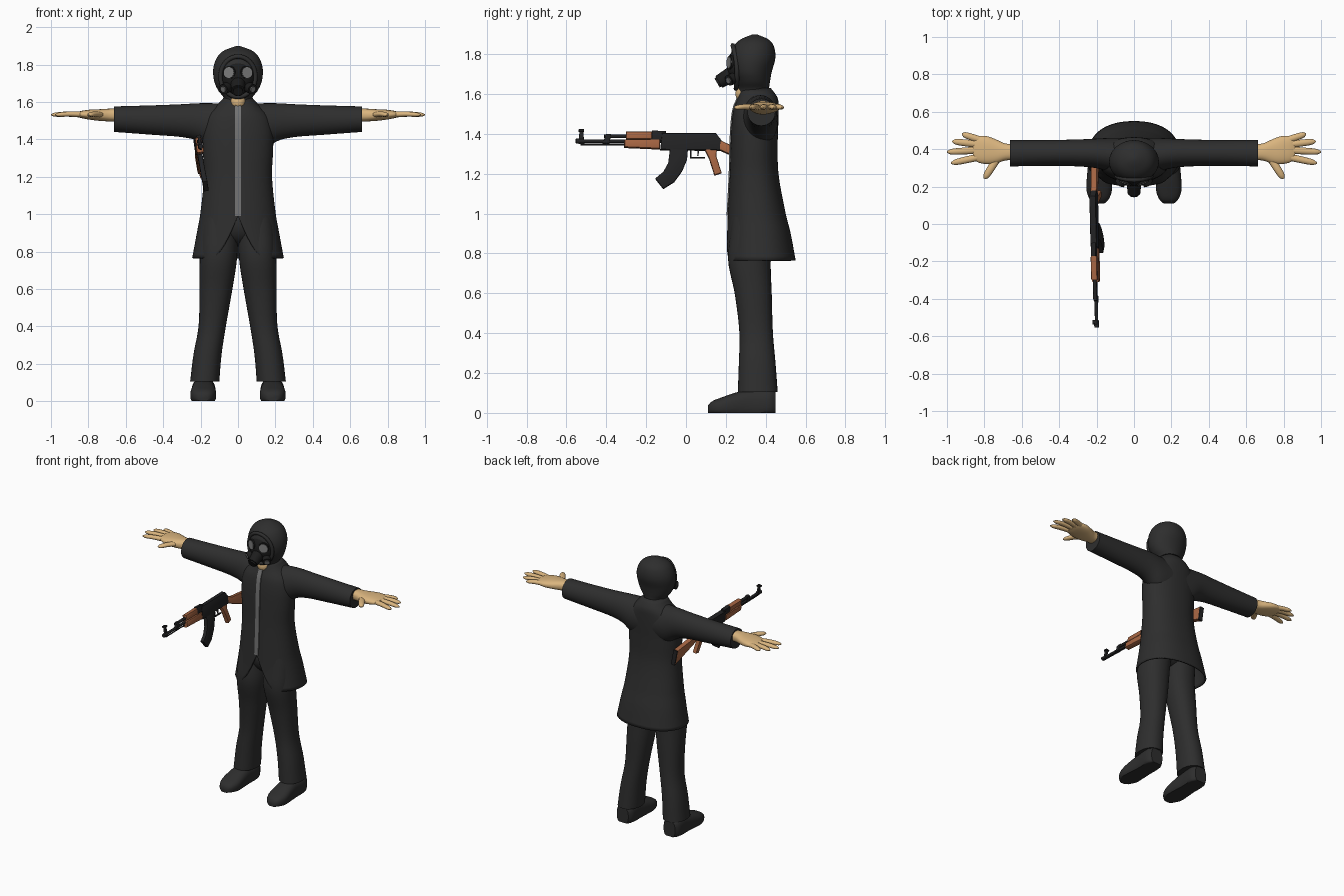
import bpy, bmesh, math
from mathutils import Vector, Matrix

old = bpy.data.objects.get("Cube")
if old:
    bpy.data.objects.remove(old, do_unlink=True)


def material(name, r, g, b):
    m = bpy.data.materials.new(name)
    m.use_nodes = True
    m.diffuse_color = (r, g, b, 1)
    m.node_tree.nodes["Principled BSDF"].inputs["Base Color"].default_value = (r, g, b, 1)
    return m


CLOTH = material("dark cloth", .027, .027, .027)
RUBBER = material("black rubber", .012, .012, .012)
STEEL = material("black steel", .016, .016, .017)
WOOD = material("red brown wood", .38, .13, .055)
SKIN = material("tan skin", .70, .46, .21)
ZIP = material("zip grey", .17, .17, .17)
LENS = material("lens grey", .2, .2, .2)


def finish(name, bm, mat, angle=40, matrix=None):
    if matrix:
        bm.transform(matrix)
    bmesh.ops.recalc_face_normals(bm, faces=bm.faces)
    me = bpy.data.meshes.new(name)
    bm.to_mesh(me)
    bm.free()
    me.materials.append(mat)
    ob = bpy.data.objects.new(name, me)
    bpy.context.scene.collection.objects.link(ob)
    bpy.ops.object.select_all(action='DESELECT')
    ob.select_set(True)
    bpy.context.view_layer.objects.active = ob
    bpy.ops.object.shade_smooth_by_angle(angle=math.radians(angle))
    return ob


def sample(rows, t):
    """Smooth value of a table of (t, values...) at t."""
    def slope(k, j):
        a, b = rows[max(k - 1, 0)], rows[min(k + 1, len(rows) - 1)]
        return (b[j] - a[j]) / (b[0] - a[0])
    i = 0
    while i < len(rows) - 2 and t > rows[i + 1][0]:
        i += 1
    a, b = rows[i], rows[i + 1]
    h = b[0] - a[0]
    u = (t - a[0]) / h
    return [a[j] * (1 + 2 * u) * (1 - u) ** 2 + b[j] * u * u * (3 - 2 * u)
            + h * slope(i, j) * u * (1 - u) ** 2 - h * slope(i + 1, j) * u * u * (1 - u)
            for j in range(1, len(a))]


def tube(name, rows, mat, axis="z", rings=24, seg=32, power=2.0, side=1,
         start=None, capped=True, floor=None, matrix=None):
    """Loft of rounded rings along an axis; rows are (t, centre, centre, radius, radius)."""
    bm = bmesh.new()
    grid = []
    for k in range(rings + 1):
        ring = []
        for s in range(seg):
            a = 2 * math.pi * s / seg
            low = start(a) if start else rows[0][0]
            t = low + (rows[-1][0] - low) * k / rings
            c1, c2, r1, r2 = sample(rows, t)
            ca, sa = math.cos(a), math.sin(a)
            p = c1 + r1 * math.copysign(abs(ca) ** (2 / power), ca)
            q = c2 + r2 * math.copysign(abs(sa) ** (2 / power), sa)
            x, y, z = {"x": (t, p, q), "y": (p, t, q), "z": (p, q, t)}[axis]
            ring.append(bm.verts.new((x * side, y, z if floor is None else max(z, floor))))
        grid.append(ring)
    for lo, hi in zip(grid, grid[1:]):
        for s in range(seg):
            n = (s + 1) % seg
            bm.faces.new((lo[s], lo[n], hi[n], hi[s]))
    if capped:
        bm.faces.new(grid[0])
        bm.faces.new(grid[-1])
    return finish(name, bm, mat, 50, matrix)


def rod(name, a, b, r1, mat, r2=None, matrix=None, seg=20):
    a, b = Vector(a), Vector(b)
    bm = bmesh.new()
    bmesh.ops.create_cone(bm, cap_ends=True, segments=seg, radius1=r1,
                          radius2=r1 if r2 is None else r2, depth=(b - a).length)
    turn = (b - a).to_track_quat('Z', 'Y').to_matrix().to_4x4()
    bm.transform(Matrix.Translation((a + b) / 2) @ turn)
    return finish(name, bm, mat, 40, matrix)


def ball(name, centre, size, mat):
    bm = bmesh.new()
    bmesh.ops.create_uvsphere(bm, u_segments=28, v_segments=18, radius=1)
    return finish(name, bm, mat, 60, Matrix.Translation(centre) @ Matrix.Diagonal((*size, 1)))


def plate(name, outline, width, mat, bevel=0.0, matrix=None):
    """Side outline in (y, z), extruded across x."""
    bm = bmesh.new()
    f = bm.faces.new([bm.verts.new((-width / 2, y, z)) for y, z in outline])
    out = bmesh.ops.extrude_face_region(bm, geom=[f])["geom"]
    bmesh.ops.translate(bm, vec=(width, 0, 0), verts=[v for v in out if isinstance(v, bmesh.types.BMVert)])
    if bevel:
        edges = [e for e in bm.edges if abs(e.verts[0].co.x - e.verts[1].co.x) < 1e-5]
        bmesh.ops.bevel(bm, geom=edges, offset=bevel, segments=2, affect='EDGES', profile=.5)
    return finish(name, bm, mat, 40, matrix)


# Coat body, split at the front below the zip
COAT = [(.765, 0, .372, .245, .178), (.9, 0, .365, .22, .16), (1.0, 0, .355, .202, .145),
        (1.2, 0, .342, .182, .122), (1.35, 0, .342, .188, .118), (1.45, 0, .346, .187, .117),
        (1.53, 0, .352, .165, .112), (1.58, 0, .36, .115, .1), (1.63, 0, .35, .07, .075)]


def hem(a):
    gap = max(0, 1 - abs(.245 * math.cos(a)) / .13) if math.sin(a) < 0 else 0
    return .765 + .225 * gap ** 1.6


coat = tube("coat_body", COAT, CLOTH, rings=40, seg=72, power=2.25, start=hem, capped=False)
thick = coat.modifiers.new("cloth thickness", 'SOLIDIFY')
thick.thickness = .01

# Zip strip following the coat front
line = []
for k in range(25):
    z = .99 + .6 * k / 24
    c = sample(COAT, z)
    line.append((c[1] - c[3], z))
plate("zip_strip", [(y - .006, z) for y, z in line] + [(y + .003, z) for y, z in reversed(line)], .03, ZIP)

ball("hips", (0, .335, .95), (.17, .11, .12), CLOTH)
ball("neck", (0, .3, 1.6), (.045, .052, .05), SKIN)

# Limbs, built on both sides
SLEEVE = [(.05, .36, 1.46, .1, .13), (.13, .37, 1.465, .09, .128), (.21, .378, 1.492, .078, .101),
          (.3, .38, 1.5, .072, .088), (.45, .38, 1.503, .069, .079), (.664, .378, 1.508, .07, .068)]
TROUSER = [(.105, .178, .36, .078, .1), (.25, .163, .357, .075, .092), (.4, .138, .352, .073, .084),
           (.6, .118, .337, .088, .093), (.765, .105, .318, .1, .107), (.9, .1, .33, .1, .108),
           (1.05, .09, .34, .09, .1)]
SHOE = [(.11, .186, .018, .028, .02), (.13, .186, .025, .05, .033), (.18, .186, .03, .068, .048),
        (.25, .185, .04, .067, .062), (.32, .184, .045, .062, .073), (.42, .184, .05, .062, .072),
        (.45, .184, .05, .045, .06)]
PALM = [(.64, .385, 1.53, .042, .034), (.69, .385, 1.53, .046, .034), (.74, .388, 1.53, .065, .031),
        (.79, .395, 1.532, .075, .027), (.84, .4, 1.533, .068, .019), (.86, .4, 1.533, .05, .012)]
# finger: root x, root y, tip x, tip y
FINGERS = {"little": (.81, .445, .92, .482), "ring": (.83, .425, .972, .442),
           "middle": (.83, .395, 1.0, .385), "index": (.82, .36, .978, .325),
           "thumb": (.735, .345, .80, .242)}
for side, label in ((1, "left"), (-1, "right")):
    tube(label + "_sleeve", SLEEVE, CLOTH, "x", side=side)
    tube(label + "_trouser_leg", TROUSER, CLOTH, power=2.2, side=side)
    tube(label + "_shoe", SHOE, CLOTH, "y", power=2.6, side=side, floor=0)
    tube(label + "_palm", PALM, SKIN, "x", rings=14, power=2.4, side=side)
    for finger, (x0, y0, x1, y1) in FINGERS.items():
        size = math.hypot(x1 - x0, y1 - y0)
        r = .021 if finger == "thumb" else .019
        place = (Matrix.Diagonal((side, 1, 1, 1)) @ Matrix.Translation((x0, y0, 1.532))
                 @ Matrix.Rotation(math.atan2(y1 - y0, x1 - x0), 4, 'Z'))
        tube(f"{label}_{finger}_finger", [(0, 0, 0, r, .016), (size * .5, 0, .003, r * .95, .014),
             (size * .88, 0, 0, r * .75, .011), (size, 0, -.001, .004, .003)],
             SKIN, "x", rings=10, seg=14, matrix=place)

# Hood and breathing mask
tube("hood", [(1.56, 0, .345, .078, .085), (1.62, 0, .34, .075, .077), (1.66, 0, .335, .105, .086),
              (1.71, 0, .33, .127, .1), (1.78, 0, .335, .132, .113), (1.84, 0, .34, .111, .1),
              (1.875, 0, .344, .075, .068), (1.898, 0, .345, .012, .012)], CLOTH, rings=36, seg=40)
ball("mask_face", (0, .285, 1.735), (.095, .08, .105), RUBBER)
bm = bmesh.new()
loops = []
for i in range(40):
    a = 2 * math.pi * i / 40
    out = Vector((math.cos(a), 0, math.sin(a)))
    centre = Vector((.093 * out.x, .243 + .012 * out.x ** 2 - .008 * out.z, 1.735 + .108 * out.z))
    loops.append([bm.verts.new(centre + .012 * (math.cos(b) * out + math.sin(b) * Vector((0, 1, 0))))
                  for b in (j * math.pi / 4 for j in range(8))])
for i in range(40):
    p, q = loops[i], loops[(i + 1) % 40]
    for j in range(8):
        bm.faces.new((p[j], p[j - 1], q[j - 1], q[j]))
finish("hood_rim", bm, CLOTH, 60)
rod("mask_snout", (0, .25, 1.71), (0, .165, 1.66), .042, RUBBER, .034)
rod("mask_valve", (0, .168, 1.662), (0, .156, 1.655), .026, RUBBER)
for side, label in ((1, "left"), (-1, "right")):
    eye, out = Vector((.046 * side, .222, 1.757)), Vector((.4 * side, -1, .05)).normalized()
    rod(label + "_lens_frame", eye - out * .03, eye + out * .006, .038, RUBBER, .035)
    rod(label + "_lens", eye, eye + out * .009, .029, LENS)
    rod(label + "_filter", (.045 * side, .255, 1.685), (.077 * side, .215, 1.668), .028, RUBBER)
    rod(label + "_filter_cap", (.077 * side, .215, 1.668), (.081 * side, .21, 1.666), .016, LENS)

# Rifle, built upright on its own axis and canted under the right arm
GUN = (Matrix.Translation((-.213, 0, 1.365)) @ Matrix.Rotation(.024, 4, 'Z')
       @ Matrix.Rotation(-.17, 4, 'Y') @ Matrix.Translation((0, 0, -1.365)))


def gun_plate(name, outline, width, mat, bevel=.003):
    plate("rifle_" + name, outline, width, mat, bevel, GUN)


def gun_rod(name, y0, y1, z, r, mat=STEEL):
    rod("rifle_" + name, (0, y0, z), (0, y1, z), r, mat, matrix=GUN, seg=14)


def block(y0, y1, z0, z1):
    return [(y0, z0), (y1, z0), (y1, z1), (y0, z1)]


gun_rod("barrel", -.54, -.12, 1.363, .009)
gun_rod("muzzle", -.553, -.515, 1.363, .013)
gun_rod("gas_tube", -.41, -.3, 1.388, .010)
gun_rod("cleaning_rod", -.53, -.3, 1.346, .004)
gun_plate("gas_block", [(-.42, 1.35), (-.385, 1.35), (-.375, 1.398), (-.4, 1.398)], .022, STEEL)
gun_plate("front_sight", [(-.54, 1.35), (-.51, 1.35), (-.517, 1.425), (-.533, 1.425)], .014, STEEL)
gun_plate("front_sight_guard", block(-.538, -.512, 1.412, 1.422), .026, STEEL, .002)
gun_plate("lower_handguard", [(-.31, 1.33), (-.13, 1.322), (-.13, 1.37), (-.31, 1.37)], .04, WOOD, .008)
gun_plate("upper_handguard", block(-.30, -.17, 1.372, 1.41), .034, WOOD, .008)
gun_plate("rear_sight", [(-.18, 1.365), (-.1, 1.365), (-.1, 1.412), (-.17, 1.416)], .026, STEEL)
gun_plate("receiver", [(-.13, 1.318), (.17, 1.315), (.178, 1.365), (.15, 1.402), (-.12, 1.402)], .034, STEEL, .005)
gun_plate("magazine", [(-.08, 1.33), (.01, 1.33), (.005, 1.27), (-.02, 1.21), (-.06, 1.155),
                       (-.115, 1.12), (-.155, 1.172), (-.115, 1.205), (-.09, 1.25)], .026, STEEL)
gun_plate("grip", [(.09, 1.325), (.155, 1.325), (.152, 1.285), (.178, 1.2), (.142, 1.188), (.115, 1.275)], .03, WOOD, .007)
gun_plate("trigger_guard", block(.02, .095, 1.276, 1.281), .014, STEEL, 0)
gun_plate("guard_front", block(.02, .026, 1.276, 1.32), .014, STEEL, 0)
gun_plate("trigger", [(.058, 1.32), (.066, 1.32), (.062, 1.287), (.056, 1.287)], .008, STEEL, 0)
gun_plate("stock", [(.165, 1.37), (.22, 1.343), (.42, 1.322), (.425, 1.215), (.22, 1.293), (.165, 1.318)], .034, WOOD, .008)
gun_plate("butt_plate", [(.418, 1.32), (.428, 1.32), (.432, 1.214), (.422, 1.214)], .03, STEEL, .002)
